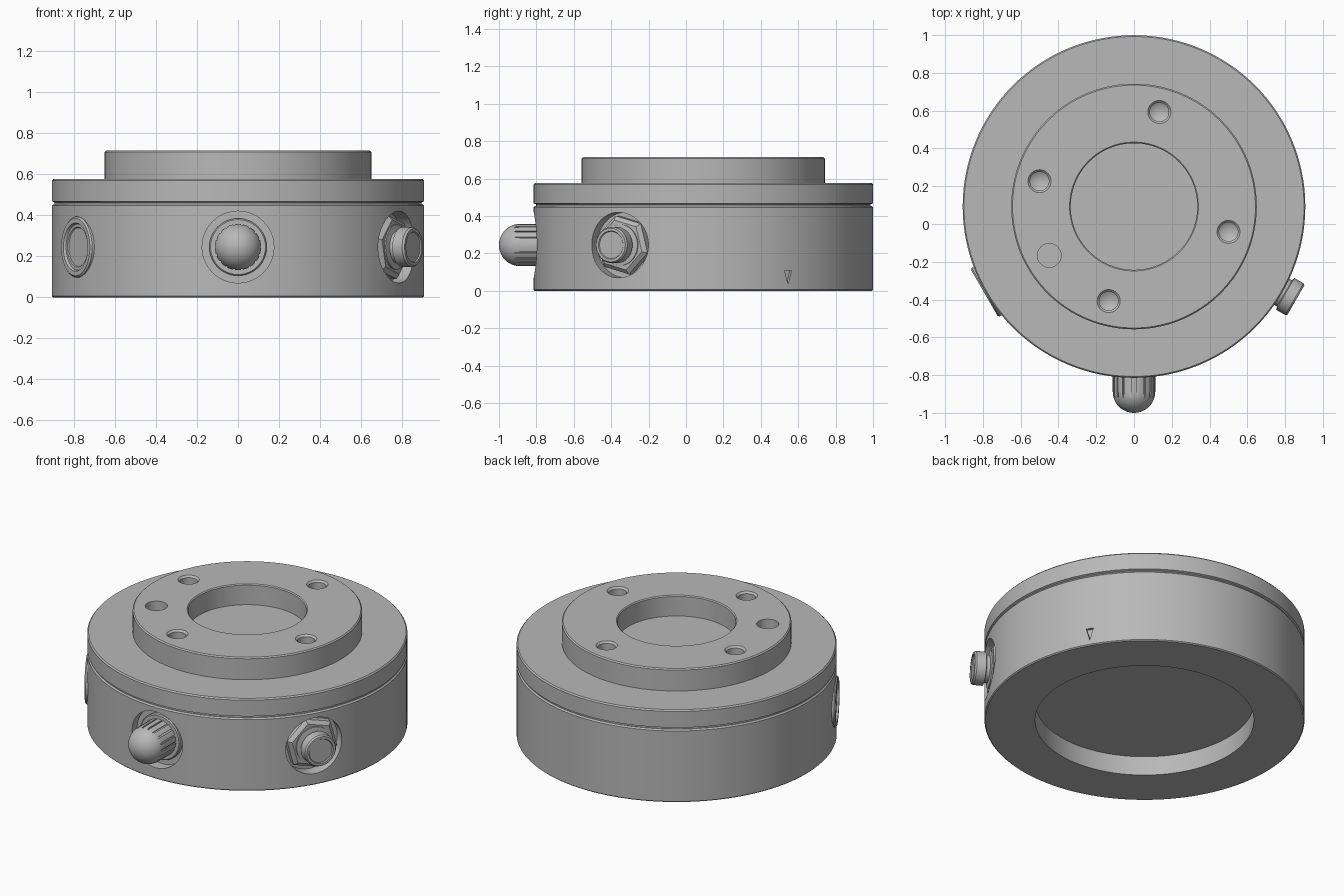
import bpy, bmesh, math
from mathutils import Matrix, Vector

cube = bpy.data.objects.get("Cube")
if cube:
    bpy.data.objects.remove(cube, do_unlink=True)

grey = bpy.data.materials.new("satin grey")
grey.use_nodes = True
COLOUR = (0.48, 0.48, 0.48, 1)
grey.diffuse_color = COLOUR
grey.node_tree.nodes["Principled BSDF"].inputs["Base Color"].default_value = COLOUR

CENTRE = Matrix.Translation((0, 0.0925, 0))
RADIUS = 0.907


def radial(degrees, height=0.245):
    """Frame whose z axis points outwards from the body at the given angle."""
    return (CENTRE @ Matrix.Translation((0, 0, height))
            @ Matrix.Rotation(math.radians(degrees), 4, 'Z')
            @ Matrix.Rotation(math.pi / 2, 4, 'Y'))


def finish(name, bm, matrix):
    bmesh.ops.recalc_face_normals(bm, faces=bm.faces)
    bm.transform(matrix)
    mesh = bpy.data.meshes.new(name)
    bm.to_mesh(mesh)
    bm.free()
    mesh.materials.append(grey)
    obj = bpy.data.objects.new(name, mesh)
    bpy.context.collection.objects.link(obj)
    return obj


def lathe(name, profile, matrix=CENTRE, sides=48):
    """Spin (radius, height) points about the local z axis."""
    bm = bmesh.new()
    verts = [bm.verts.new((r, 0, z)) for r, z in profile]
    edges = [bm.edges.new(pair) for pair in zip(verts, verts[1:])]
    bmesh.ops.spin(bm, geom=verts + edges, cent=(0, 0, 0), axis=(0, 0, 1),
                   angle=math.tau, steps=sides, use_duplicate=False)
    bmesh.ops.remove_doubles(bm, verts=bm.verts, dist=1e-5)
    return finish(name, bm, matrix)


def rod(name, radius, low, high, matrix=CENTRE, sides=48):
    return lathe(name, [(0, low), (radius, low), (radius, high), (0, high)], matrix, sides)


def activate(obj):
    bpy.ops.object.select_all(action='DESELECT')
    obj.select_set(True)
    bpy.context.view_layer.objects.active = obj


def cut(obj, cutters):
    for cutter in cutters:
        activate(obj)
        mod = obj.modifiers.new("cut", 'BOOLEAN')
        mod.operation = 'DIFFERENCE'
        mod.solver = 'EXACT'
        mod.object = cutter
        bpy.ops.object.modifier_apply(modifier=mod.name)
        bpy.data.objects.remove(cutter, do_unlink=True)


def smooth(obj):
    activate(obj)
    bpy.ops.object.shade_smooth_by_angle(angle=math.radians(28))


# Lower housing with a recess underneath
housing = lathe("base_housing", [
    (0, 0.12), (0.62, 0.12), (0.62, 0), (0.901, 0), (RADIUS, 0.006),
    (RADIUS, 0.447), (0.899, 0.455), (0, 0.455)], sides=128)

# Engraved pointer mark on the wall
bm = bmesh.new()
corners = [bm.verts.new(p) for p in ((0.035, 0, 0.89), (-0.04, 0.022, 0.89), (-0.04, -0.022, 0.89))]
face = bm.faces.new(corners)
lifted = bmesh.ops.extrude_face_region(bm, geom=[face])["geom"]
bmesh.ops.translate(bm, verts=[v for v in lifted if isinstance(v, bmesh.types.BMVert)],
                    vec=Vector((0, 0, 0.05)))
pointer = finish("pointer_cutter", bm, radial(30, 0.07))

# Round pockets for the three side fittings
FRONT, RIGHT, LEFT = radial(-90), radial(-30), radial(-150)
cut(housing, [rod("front_pocket", 0.175, 0.84, 1, FRONT),
              rod("side_pocket", 0.175, 0.83, 1, RIGHT),
              rod("cap_pocket", 0.149, 0.85, 1, LEFT), pointer])

# Upper flange and raised hub
flange = lathe("top_flange", [
    (0, 0.455), (0.895, 0.455), (0.895, 0.463), (RADIUS, 0.468), (RADIUS, 0.569),
    (0.9, 0.577), (0.65, 0.577), (0.65, 0.708), (0.643, 0.715), (0.341, 0.715),
    (0.335, 0.709), (0.335, 0.587), (0, 0.587)], sides=128)


def hub_place(degrees):
    return CENTRE @ Matrix.Rotation(math.radians(degrees), 4, 'Z') @ Matrix.Translation((0.518, 0, 0))


# Four screw holes with drill points, and one flat locating hole
screw_hole = [(0, 0.53), (0.05, 0.56), (0.05, 0.704), (0.061, 0.715), (0.061, 0.74), (0, 0.74)]
holes = [lathe("screw_hole", screw_hole, hub_place(a), 32) for a in (-105, -15, 75, 165)]
holes.append(rod("locating_hole", 0.063, 0.62, 0.74, hub_place(210), 32))
cut(flange, holes)

# Front domed knob with fine grip slots
dome = [(0.113 * math.cos(t), 0.98 + 0.1125 * math.sin(t))
        for t in (i * math.pi / 24 for i in range(12))]
knob = lathe("front_knob", [(0, 0.83), (0.113, 0.83)] + dome + [(0, 1.0925)], FRONT)
bm = bmesh.new()
SLOTS = 18
for i in range(SLOTS):
    place = (Matrix.Rotation(math.tau * (i + 0.5) / SLOTS, 4, 'Z')
             @ Matrix.Translation((0.115, 0, 0.935))
             @ Matrix.Diagonal((0.02, 0.009, 0.15, 1)))
    bmesh.ops.create_cube(bm, size=1, matrix=place)
cut(knob, [finish("slot_cutter", bm, FRONT)])
seat = lathe("front_knob_seat", [(0, 0.835), (0.14, 0.835), (0.14, 0.862), (0.134, 0.868), (0, 0.868)], FRONT)

# Side fitting: hexagonal nut, neck and collar
nut = lathe("side_nut", [(0, 0.825), (0.162, 0.825), (0.162, 0.868), (0.138, 0.888), (0, 0.888)],
            RIGHT @ Matrix.Rotation(math.radians(15), 4, 'Z'), 6)
post = lathe("side_post", [
    (0, 0.83), (0.11, 0.83), (0.11, 0.895), (0.08, 0.9), (0.08, 0.92), (0.097, 0.925),
    (0.097, 0.98), (0.09, 0.99), (0.076, 0.99), (0.072, 0.984), (0, 0.984)], RIGHT)

# Opposite fitting: shallow dished cap
cap = lathe("side_cap", [
    (0, 0.845), (0.148, 0.845), (0.148, 0.907), (0.14, 0.915), (0.118, 0.915),
    (0.112, 0.903), (0.098, 0.903), (0.094, 0.898), (0, 0.898)], LEFT)

for part in (housing, flange, knob, seat, nut, post, cap):
    smooth(part)
